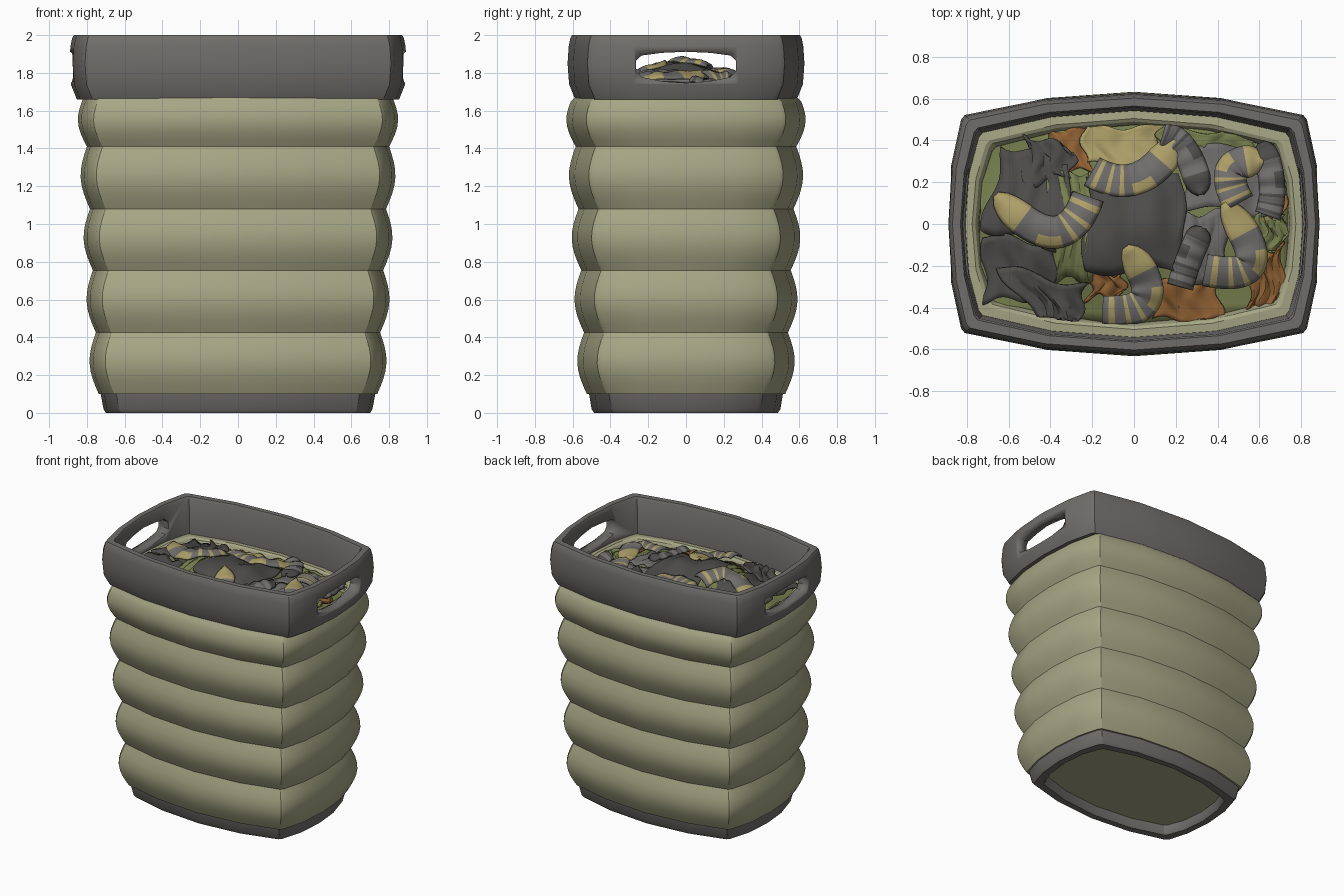
import bpy, bmesh, math, random
from mathutils import Vector, noise

if "Cube" in bpy.data.objects:
    bpy.data.objects.remove(bpy.data.objects["Cube"])

random.seed(4)


def material(name, r, g, b):
    m = bpy.data.materials.new(name)
    m.diffuse_color = (r, g, b, 1)
    m.use_nodes = True
    m.node_tree.nodes["Principled BSDF"].inputs["Base Color"].default_value = m.diffuse_color
    return m


GREY = material("rim_grey", 0.16, 0.155, 0.145)
OLIVE = material("olive", 0.38, 0.38, 0.235)
DARK = material("charcoal", 0.075, 0.073, 0.068)
MID = material("cloth_grey", 0.16, 0.155, 0.15)
OCHRE = material("ochre", 0.42, 0.35, 0.14)
RUST = material("rust", 0.29, 0.125, 0.035)
GREEN = material("green", 0.18, 0.21, 0.075)


def finish(name, bm, mats, angle=28):
    me = bpy.data.meshes.new(name)
    bmesh.ops.recalc_face_normals(bm, faces=bm.faces)
    bm.to_mesh(me)
    bm.free()
    ob = bpy.data.objects.new(name, me)
    bpy.context.collection.objects.link(ob)
    for m in mats:
        me.materials.append(m)
    bpy.ops.object.select_all(action='DESELECT')
    ob.select_set(True)
    bpy.context.view_layer.objects.active = ob
    bpy.ops.object.shade_smooth_by_angle(angle=math.radians(angle))
    return ob


def plan(a, b):
    """Bowed rectangle with chamfered corners, a and b are half sizes."""
    cx, cy = a - 0.065, b - 0.105
    quarter = [(a, 0), (a - 0.018, cy * 0.54), (cx, cy - 0.022),
               (cx - 0.018, cy), (cx * 0.53, b - 0.03), (0, b)]
    half = quarter + [(-x, y) for x, y in quarter[-2::-1]]
    return half + [(x, -y) for x, y in half[-2:0:-1]]


def loft(name, rings, mat, closed=False, cap=False):
    bm = bmesh.new()
    loops = [[bm.verts.new((x, y, z)) for x, y in plan(a, b)] for z, a, b in rings]
    pairs = list(zip(loops, loops[1:])) + ([(loops[-1], loops[0])] if closed else [])
    for p, q in pairs:
        for i in range(len(p)):
            j = (i + 1) % len(p)
            bm.faces.new((p[i], p[j], q[j], q[i]))
    if cap:
        bm.faces.new(loops[0])
    return finish(name, bm, [mat])


# Ribbed body with floor, ledge and inner lining
rings = [(0.07, 0.66, 0.45), (0.1, 0.70, 0.49)]
seams = [0.1, 0.425, 0.755, 1.08, 1.41, 1.68]
for z0, z1 in zip(seams, seams[1:]):
    for k in range(8):
        z = z0 + (z1 - z0) * k / 8
        s = math.sin(math.pi * k / 8)
        rings.append((z, 0.737 + (z - 0.1) * 0.048 + 0.041 * s,
                      0.525 + (z - 0.1) * 0.045 + 0.043 * s))
rings += [(1.68, 0.815, 0.58), (1.72, 0.815, 0.56), (1.725, 0.775, 0.505),
          (1.715, 0.76, 0.49), (1.68, 0.745, 0.475), (1.45, 0.735, 0.465)]
loft("ribbed_body", rings, OLIVE, cap=True)

# Base ring
loft("base_ring", [(0, 0.70, 0.487), (0.02, 0.712, 0.50), (0.1, 0.727, 0.513),
                   (0.1, 0.65, 0.44), (0.075, 0.635, 0.425), (0.02, 0.64, 0.43),
                   (0, 0.65, 0.44)], GREY, closed=True)

# Rim collar with a handle hole at each end
profile = [(1.66, 0.04), (1.74, 0.008), (1.85, 0), (1.94, 0.006), (1.985, 0.015), (2.0, 0.024),
           (2.0, 0.062), (1.985, 0.07), (1.73, 0.085), (1.66, 0.085)]
rim = loft("rim_collar", [(z, 0.893 - i, 0.627 - i) for z, i in profile], GREY, closed=True)
side = [(0, 1.912), (0.13, 1.906), (0.235, 1.892), (0.265, 1.865), (0.265, 1.81),
        (0.235, 1.778), (0.12, 1.755), (0, 1.747)]
hole = side + [(-y, z) for y, z in side[-2:0:-1]]
bm = bmesh.new()
face = bm.faces.new([bm.verts.new((-1.2, y, z)) for y, z in hole])
ext = bmesh.ops.extrude_face_region(bm, geom=[face])
bmesh.ops.translate(bm, vec=(2.4, 0, 0),
                    verts=[v for v in ext["geom"] if isinstance(v, bmesh.types.BMVert)])
cutter = finish("handle_cutter", bm, [GREY])
cutter.hide_render = True
bpy.context.view_layer.objects.active = rim
mod = rim.modifiers.new("handles", 'BOOLEAN')
mod.operation, mod.object, mod.solver = 'DIFFERENCE', cutter, 'EXACT'
bpy.ops.object.modifier_move_to_index(modifier=mod.name, index=0)
bpy.ops.object.modifier_apply(modifier=mod.name)
bpy.data.objects.remove(cutter)


def drape(x, y, lift):
    """Clamp a point inside the basket and lay it on the laundry heap."""
    x = max(-0.735, min(0.735, x))
    lim = 0.475 - 0.09 * (x / 0.735) ** 2
    y = max(-lim, min(lim, y))
    mound = 0.12 * math.exp(-((x + 0.1) / 0.55) ** 2 - ((y + 0.06) / 0.26) ** 2)
    return (x, y, 1.665 + mound + lift + 0.03 * noise.noise(Vector((x * 5, y * 5, 0.3))))


def cloth(name, nu, nv, point, mats, pick=lambda u, v: 0):
    """Grid sheet: point(u, v) gives a position, pick(u, v) a material slot."""
    bm = bmesh.new()
    g = [[bm.verts.new(point(i / nu, j / nv)) for j in range(nv + 1)] for i in range(nu + 1)]
    for i in range(nu):
        for j in range(nv):
            f = bm.faces.new((g[i][j], g[i + 1][j], g[i + 1][j + 1], g[i][j + 1]))
            f.material_index = pick((i + .5) / nu, (j + .5) / nv)
    ob = finish(name, bm, mats, 40)
    sol = ob.modifiers.new("thickness", 'SOLIDIFY')
    sol.thickness, sol.offset = 0.012, 0
    return ob


def garment(name, corners, mat, lift):
    a, b, c, d = [Vector(p) for p in corners]
    ph, fr = random.uniform(0, 6), random.uniform(14, 22)

    def point(u, v):
        p = a.lerp(b, u).lerp(d.lerp(c, u), v)
        p += 0.02 * Vector((math.sin(7 * v + ph), math.sin(8 * u + ph)))
        return drape(p.x, p.y, lift + 0.009 * math.sin(fr * u + 3 * v + ph))
    cloth(name, 18, 10, point, [mat])


def sock(name, cuff, heel, toe, lift, w=0.075, mats=(MID, OCHRE)):
    a, m, c = Vector(cuff), Vector(heel), Vector(toe)
    k = 2 * m - (a + c) / 2
    turn = 1 if (m - a).cross(c - m) < 0 else -1

    def point(u, v):
        p = a * (1 - u) ** 2 + k * 2 * u * (1 - u) + c * u * u
        t = ((k - a) * (1 - u) + (c - k) * u).normalized()
        r = w * math.sqrt(max(0.03, 1 - max(0, (u - 0.8) / 0.2) ** 2))
        s = v * 2 - 1
        p += Vector((-t.y, t.x)) * r * s
        return drape(p.x, p.y, lift + 0.022 * (1 - s * s) + 0.006 * math.sin(u * 25))

    def pick(u, v):
        if u > 0.78 or (0.42 < u < 0.62 and (v - 0.5) * turn > 0.08):
            return 1
        return 1 if u < 0.42 and int(u * 24) % 3 == 1 else 0
    cloth(name, 24, 8, point, list(mats), pick)


# Bottom layer that fills the basket
garment("laundry_under", [(-.8, -.5), (.8, -.5), (.8, .5), (-.8, .5)], GREEN, 0)

# Shirts and cloths, lowest first
pieces = [
    (RUST, [(-.45, .22), (-.2, .26), (-.2, .47), (-.42, .45)]),
    (RUST, [(.08, -.46), (.42, -.47), (.4, -.27), (.1, -.28)]),
    (RUST, [(.54, -.42), (.70, -.38), (.72, -.1), (.56, -.16)]),
    (RUST, [(-.22, -.36), (-.05, -.34), (-.05, -.24), (-.2, -.22)]),
    (RUST, [(.6, .0), (.73, .02), (.72, .18), (.6, .16)]),
    (OCHRE, [(-.24, .28), (.14, .3), (.12, .47), (-.24, .47)]),
    (GREEN, [(.12, .36), (.58, .33), (.6, .44), (.12, .46)]),
    (GREEN, [(.56, -.14), (.72, -.1), (.73, .04), (.56, .03)]),
    (MID, [(.24, .08), (.68, .04), (.68, .38), (.22, .36)]),
    (MID, [(.2, -.28), (.45, -.26), (.45, .06), (.22, .05)]),
    (GREEN, [(-.38, -.27), (-.18, -.27), (-.2, .25), (-.4, .23)]),
    (DARK, [(-.72, -.38), (-.4, -.35), (-.36, -.1), (-.72, -.05)]),
    (DARK, [(-.73, -.02), (-.36, -.12), (-.3, .3), (-.62, .38)]),
    (DARK, [(-.52, .18), (-.3, .24), (-.28, .36), (-.52, .43)]),
    (DARK, [(-.24, -.23), (.26, -.22), (.22, .26), (-.22, .22)]),
    (DARK, [(-.44, -.47), (-.27, -.5), (-.22, -.3), (-.66, -.2)]),
]
for i, (mat, corners) in enumerate(pieces):
    garment(f"garment_{i + 1}", corners, mat, 0.018 + 0.0035 * i)

# Striped socks on top of the heap
socks = [((-.22, .13), (-.39, -.04), (-.66, .14)), ((-.2, .25), (.02, .22), (.2, .40)),
         ((-.15, -.42), (.06, -.35), (-.04, -.11)), ((.34, -.22), (.56, -.18), (.43, .1)),
         ((.5, .1), (.47, .26), (.62, .3))]
for i, s in enumerate(socks):
    sock(f"striped_sock_{i + 1}", *s, 0.078)
sock("dark_toe_sock_1", (.14, .43), (.25, .34), (.32, .14), 0.075, 0.065, (MID, DARK))
sock("dark_toe_sock_2", (.64, .04), (.66, .2), (.61, .39), 0.07, 0.06, (MID, DARK))
sock("dark_toe_sock_3", (.22, -.3), (.27, -.15), (.33, -.02), 0.07, 0.06, (MID, DARK))
